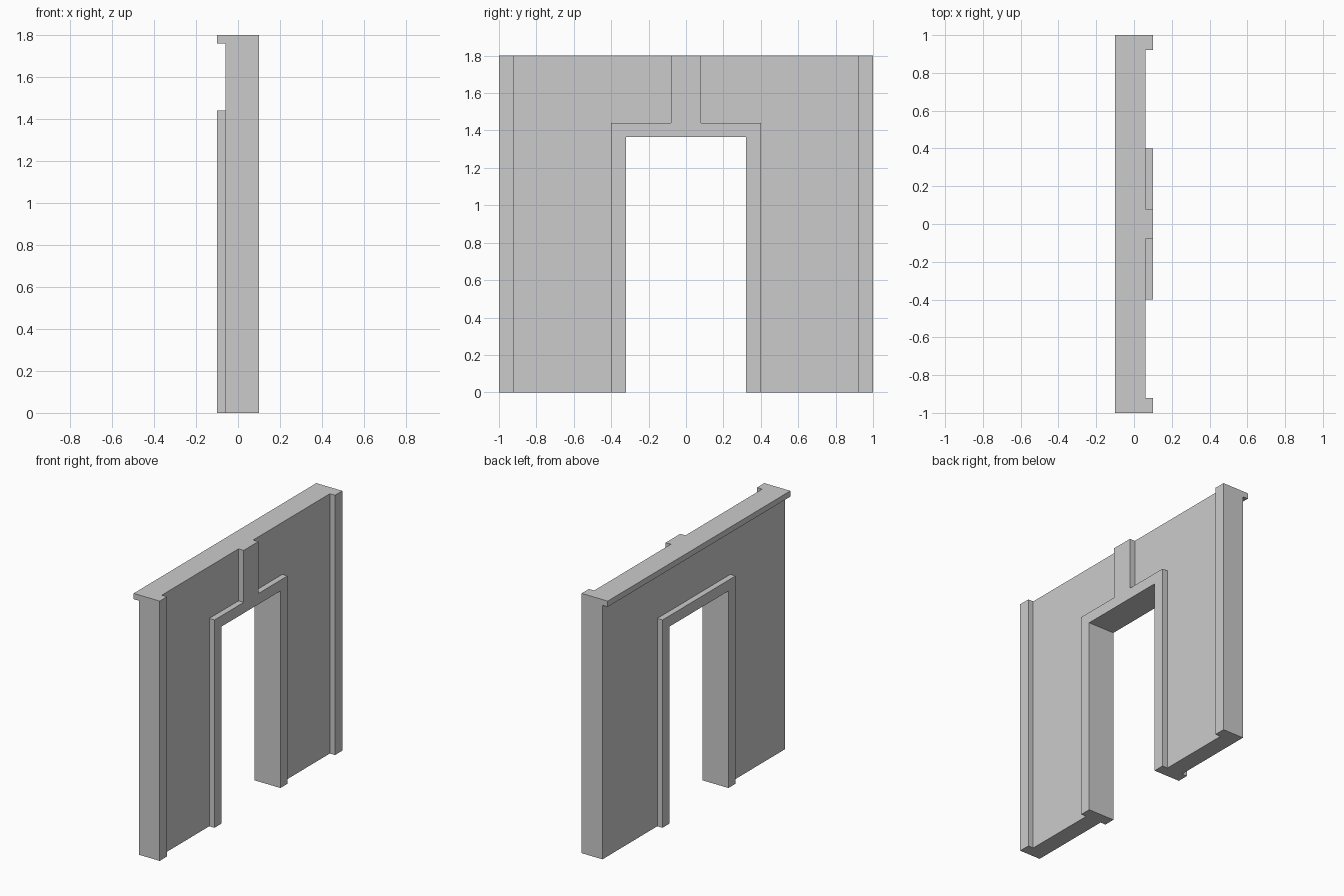
import bpy
import bmesh

cube = bpy.data.objects.get("Cube")
if cube:
    bpy.data.objects.remove(cube, do_unlink=True)

grey = bpy.data.materials.new("plain_grey")
grey.use_nodes = True
colour = (0.6, 0.6, 0.6, 1)
grey.diffuse_color = colour
grey.node_tree.nodes["Principled BSDF"].inputs["Base Color"].default_value = colour

LENGTH, HEIGHT = 1.0, 1.8        # half length, full height
CORE, FACE = 0.06, 0.10          # half thickness of wall and of raised trim
DOOR, DOOR_TOP = 0.322, 1.365
FRAME, FRAME_TOP = 0.40, 1.44
TRIM, CAP = 0.08, 0.04


def slab(name, outline, x0, x1):
    """Extrude a (y, z) outline from x0 to x1."""
    bm = bmesh.new()
    face = bm.faces.new([bm.verts.new((x0, y, z)) for y, z in outline])
    extruded = bmesh.ops.extrude_face_region(bm, geom=[face])["geom"]
    verts = [v for v in extruded if isinstance(v, bmesh.types.BMVert)]
    bmesh.ops.translate(bm, verts=verts, vec=(x1 - x0, 0, 0))
    bmesh.ops.recalc_face_normals(bm, faces=bm.faces)
    mesh = bpy.data.meshes.new(name)
    bm.to_mesh(mesh)
    bm.free()
    mesh.materials.append(grey)
    obj = bpy.data.objects.new(name, mesh)
    bpy.context.collection.objects.link(obj)
    return obj


def rect(y0, y1, z0, z1):
    return [(y0, z0), (y1, z0), (y1, z1), (y0, z1)]


def arch(half_width, top):
    """Square arch outline around the doorway."""
    half = [(half_width, top), (half_width, 0), (DOOR, 0), (DOOR, DOOR_TOP)]
    return half + [(-y, z) for y, z in reversed(half)]


# Wall with doorway
slab("wall", arch(LENGTH, HEIGHT), -CORE, CORE)

# Raised door surround on both faces
slab("door_frame_left", arch(FRAME, FRAME_TOP), CORE, FACE)
slab("door_frame_right", arch(FRAME, FRAME_TOP), -FACE, -CORE)

# Vertical strips on the left face: both ends and above the door
slab("end_strip_front", rect(-LENGTH, TRIM - LENGTH, 0, HEIGHT), CORE, FACE)
slab("end_strip_back", rect(LENGTH - TRIM, LENGTH, 0, HEIGHT), CORE, FACE)
slab("centre_strip", rect(-TRIM, TRIM, FRAME_TOP, HEIGHT), CORE, FACE)

# Top ledge along the right face
slab("top_ledge", rect(-LENGTH, LENGTH, HEIGHT - CAP, HEIGHT), -FACE, -CORE)
